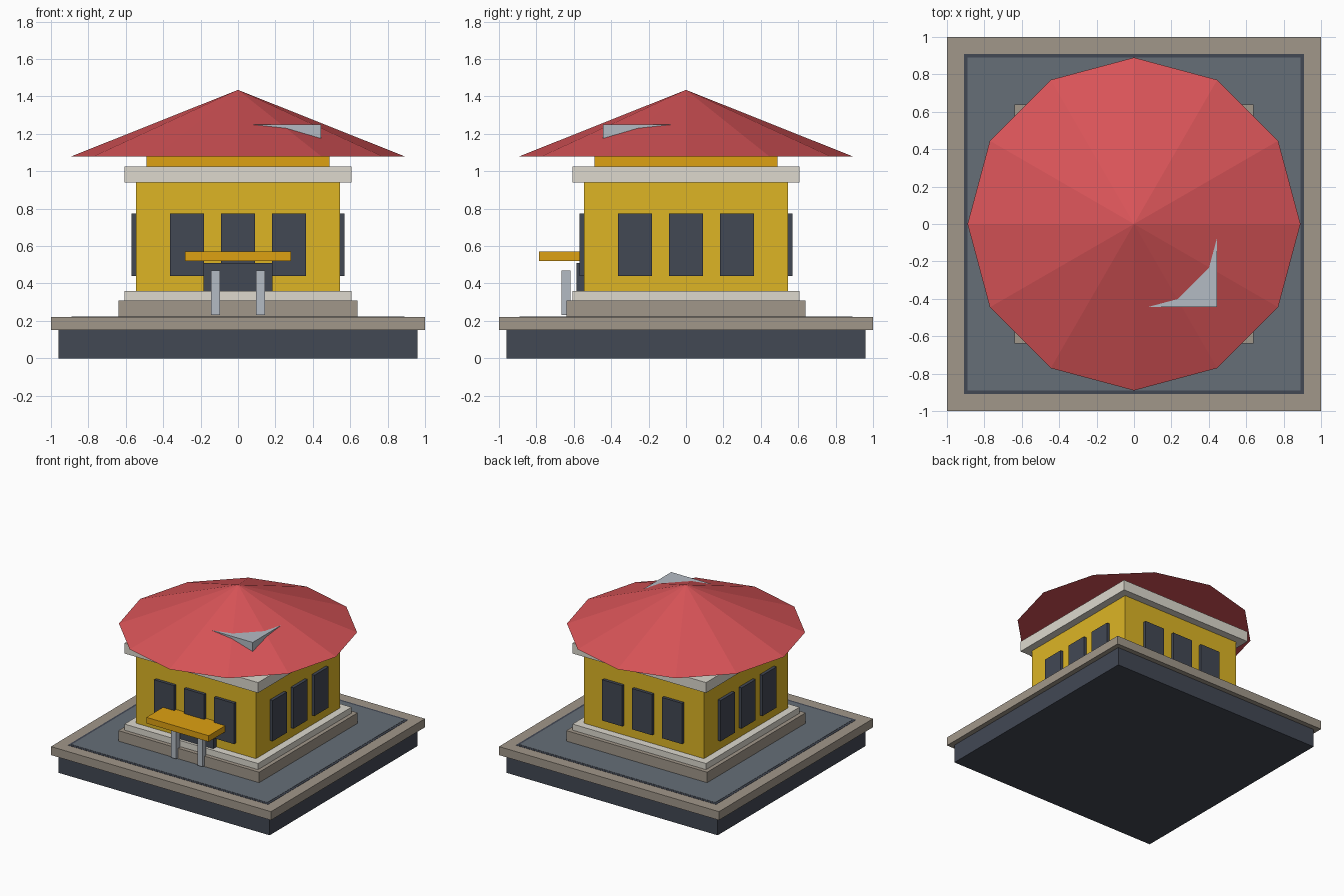
import bpy
import bmesh
from math import pi
from mathutils import Matrix, Vector

cube = bpy.data.objects.get("Cube")
if cube:
    bpy.data.objects.remove(cube, do_unlink=True)


def material(name, r, g, b):
    """Flat material from 0-255 display values."""
    def lin(c):
        c /= 255
        return c / 12.92 if c <= 0.04045 else ((c + 0.055) / 1.055) ** 2.4
    col = (lin(r), lin(g), lin(b), 1)
    m = bpy.data.materials.new(name)
    m.use_nodes = True
    m.diffuse_color = col
    m.node_tree.nodes["Principled BSDF"].inputs["Base Color"].default_value = col
    return m


DARK = material("dark slate", 66, 72, 84)
STONE = material("brown stone", 161, 151, 138)
PAVING = material("grey paving", 102, 110, 119)
TRIM = material("pale trim", 221, 217, 206)
WALL = material("yellow wall", 221, 181, 37)
ORANGE = material("orange", 222, 161, 18)
RED = material("red roof", 217, 84, 88)
METAL = material("light grey", 180, 187, 196)


def finish(name, bm, mat):
    mesh = bpy.data.meshes.new(name)
    bm.to_mesh(mesh)
    bm.free()
    mesh.materials.append(mat)
    ob = bpy.data.objects.new(name, mesh)
    bpy.context.collection.objects.link(ob)
    return ob


def box(name, mat, x, y, z, turn=0):
    """Box from (min, max) ranges, turned about the z axis."""
    lo, hi = Vector((x[0], y[0], z[0])), Vector((x[1], y[1], z[1]))
    bm = bmesh.new()
    bmesh.ops.create_cube(bm, size=1)
    bmesh.ops.scale(bm, vec=hi - lo, verts=bm.verts)
    bmesh.ops.translate(bm, vec=(lo + hi) / 2, verts=bm.verts)
    bm.transform(Matrix.Rotation(turn, 4, 'Z'))
    return finish(name, bm, mat)


def tier(name, mat, half, z0, z1):
    return box(name, mat, (-half, half), (-half, half), (z0, z1))


# Ground and stacked square tiers of the building
tier("foundation", DARK, 0.96, 0, 0.15)
tier("ground_slab", STONE, 1.0, 0.15, 0.22)
tier("paving_border", DARK, 0.91, 0.218, 0.222)
tier("paving", PAVING, 0.89, 0.22, 0.224)
tier("plinth", STONE, 0.64, 0.22, 0.31)
tier("base_trim", TRIM, 0.607, 0.31, 0.36)
tier("walls", WALL, 0.545, 0.36, 0.94)
tier("cornice", TRIM, 0.607, 0.94, 1.025)
tier("attic", ORANGE, 0.49, 1.025, 1.08)

# Twelve-sided roof
bm = bmesh.new()
bmesh.ops.create_cone(bm, cap_ends=True, segments=12, radius1=0.89, radius2=0,
                      depth=0.355, matrix=Matrix.Translation((0, 0, 1.2575)))
finish("roof", bm, RED)

# Metal box breaking through the roof at one corner
box("roof_vent", METAL, (0.05, 0.445), (-0.445, -0.05), (1.1, 1.25))

# Three windows on each side
for side in range(4):
    for i in (-1, 0, 1):
        c = i * 0.272
        box(f"window_{side + 1}_{i + 2}", DARK, (c - 0.091, c + 0.091),
            (-0.57, -0.53), (0.44, 0.775), side * pi / 2)

# Entrance with canopy and posts
box("door", DARK, (-0.185, 0.185), (-0.585, -0.53), (0.36, 0.51))
box("canopy", ORANGE, (-0.283, 0.283), (-0.785, -0.545), (0.52, 0.57))
for name, c in (("right_post", -0.12), ("left_post", 0.12)):
    box(name, METAL, (c - 0.024, c + 0.024), (-0.666, -0.618), (0.232, 0.47))
